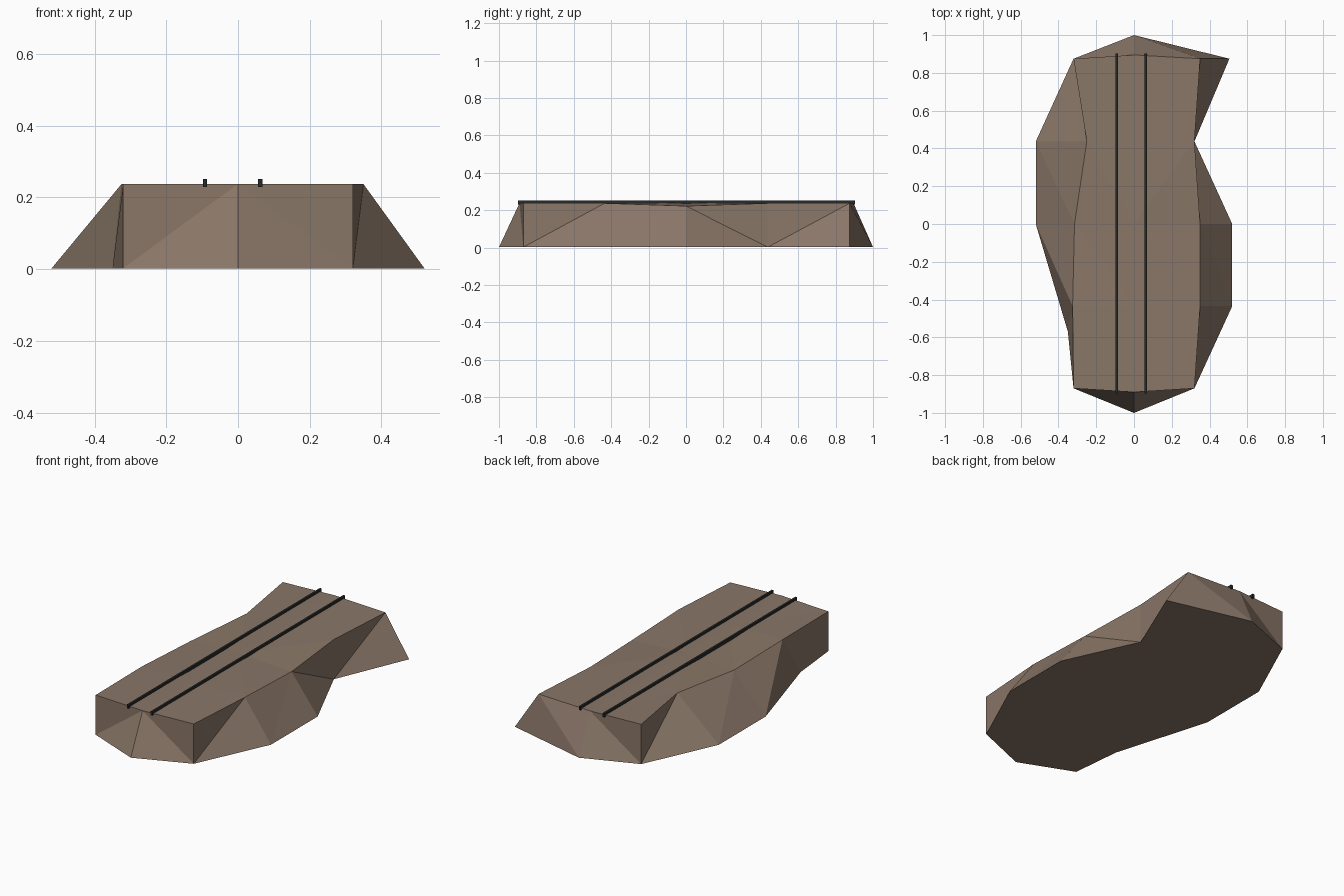
import bpy, bmesh

if "Cube" in bpy.data.objects:
    bpy.data.objects.remove(bpy.data.objects["Cube"])


def material(name, rgb):
    m = bpy.data.materials.new(name)
    m.diffuse_color = (*rgb, 1)
    m.use_nodes = True
    m.node_tree.nodes["Principled BSDF"].inputs["Base Color"].default_value = m.diffuse_color
    return m


def finish(bm, name, mat):
    bmesh.ops.recalc_face_normals(bm, faces=bm.faces[:])
    me = bpy.data.meshes.new(name)
    bm.to_mesh(me)
    bm.free()
    me.materials.append(mat)
    ob = bpy.data.objects.new(name, me)
    bpy.context.collection.objects.link(ob)
    return ob


earth = material("earth brown", (0.255, 0.184, 0.138))
iron = material("dark iron", (0.02, 0.023, 0.023))

# Embankment: rows from front to back as
# (y, left top x, right top x, edge z, base left x, base left y, base right x)
ROWS = [
    (-0.87, -0.32, 0.32, 0.237, -0.32, -0.87, 0.32),
    (-0.435, -0.325, 0.35, 0.237, -0.35, -0.57, 0.52),
    (0.0, -0.315, 0.35, 0.222, -0.52, 0.0, 0.52),
    (0.437, -0.25, 0.32, 0.237, -0.52, 0.437, 0.32),
    (0.875, -0.32, 0.35, 0.237, -0.32, 0.875, 0.505),
]
CENTRE_Y = [-0.89, -0.435, 0.0, 0.437, 0.895]

bm = bmesh.new()
left, mid, right, base_l, base_r = [], [], [], [], []
for (y, lx, rx, z, blx, bly, brx), cy in zip(ROWS, CENTRE_Y):
    left.append(bm.verts.new((lx, y, z)))
    mid.append(bm.verts.new((0, cy, 0.238)))
    right.append(bm.verts.new((rx, y, z)))
    base_l.append(bm.verts.new((blx, bly, 0.002)))
    base_r.append(bm.verts.new((brx, y, 0.002)))
tips = {0: bm.verts.new((0, -1, 0.002)), -1: bm.verts.new((0, 1, 0.002))}

# Top strips and sloping sides
for a, b in ((base_l, left), (left, mid), (mid, right), (right, base_r)):
    for i in range(len(ROWS) - 1):
        bm.faces.new((a[i], a[i + 1], b[i + 1], b[i]))
# Pointed ends
for i, tip in tips.items():
    bm.faces.new((left[i], mid[i], tip, base_l[i]))
    bm.faces.new((mid[i], right[i], base_r[i], tip))
# Underside
bm.faces.new([tips[0]] + base_r + [tips[-1]] + base_l[::-1])
# Explicit triangles keep the slightly warped faces flat
bmesh.ops.triangulate(bm, faces=bm.faces[:])
finish(bm, "embankment", earth)

# Rails
for name, x in (("left_rail", -0.092), ("right_rail", 0.062)):
    bm = bmesh.new()
    bmesh.ops.create_cube(bm, size=1)
    for v in bm.verts:
        v.co = (v.co.x * 0.012, v.co.y * 1.8, v.co.z * 0.022)
    finish(bm, name, iron).location = (x, 0.003, 0.24)
